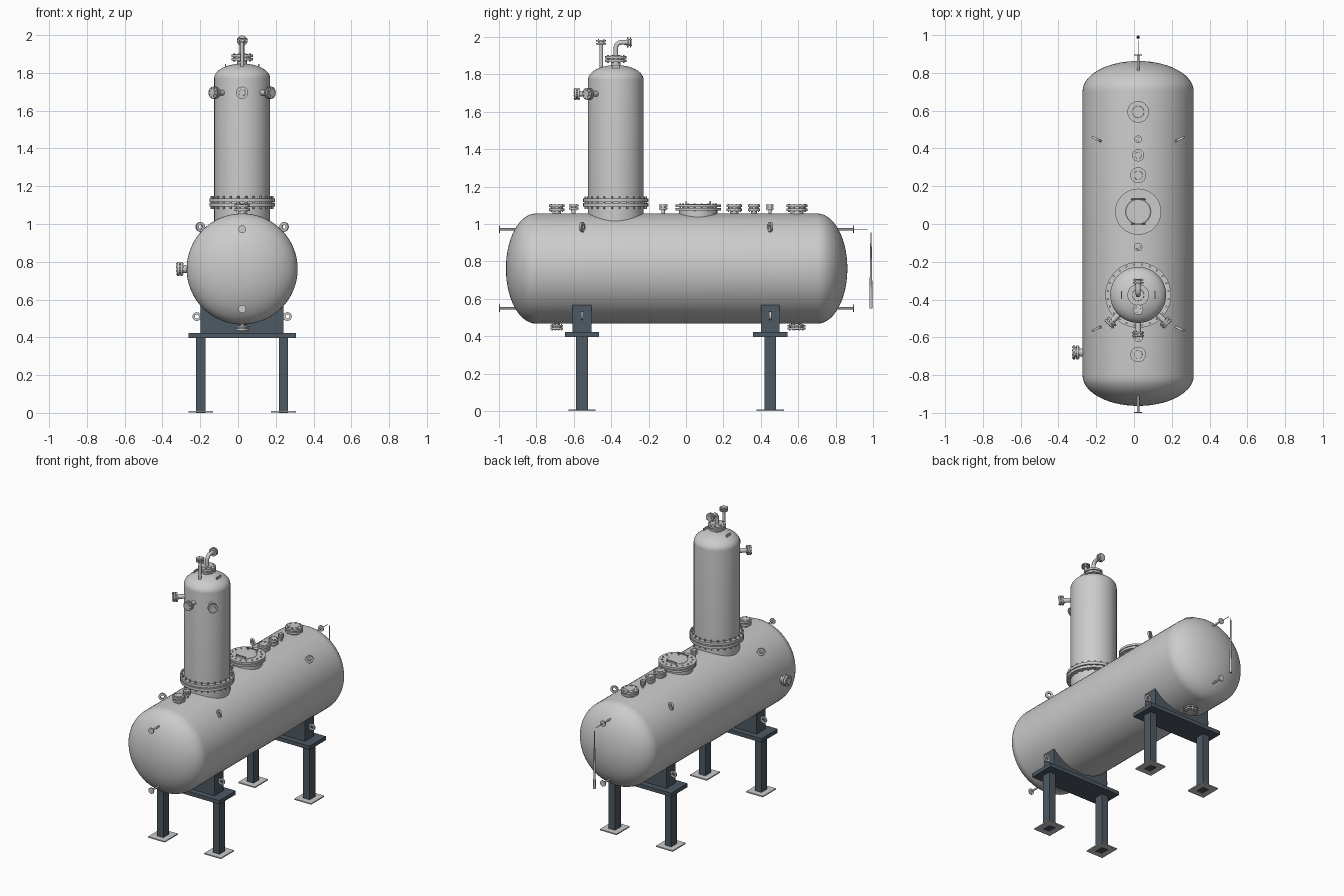
import bpy, bmesh, math
from mathutils import Vector, Matrix

if "Cube" in bpy.data.objects:
    bpy.data.objects.remove(bpy.data.objects["Cube"])

CX, CZ, R = 0.022, 0.762, 0.294      # main vessel axis and radius
TY, TR = -0.375, 0.148               # tower position and radius
UP, DOWN = Vector((0, 0, 1)), Vector((0, 0, -1))

steel = bpy.data.materials.new("dark_steel")
steel.diffuse_color = (0.075, 0.1, 0.125, 1)
steel.use_nodes = True
steel.node_tree.nodes["Principled BSDF"].inputs["Base Color"].default_value = steel.diffuse_color


def frame(origin, direction):
    q = Vector(direction).normalized().to_track_quat('Z', 'Y')
    return Matrix.Translation(origin) @ q.to_matrix().to_4x4()


def spin(bm, prof, mat, n=32):
    """Revolve (radius, height) points around the local z of mat."""
    rings = [[bm.verts.new(mat @ Vector((r * math.cos(a), r * math.sin(a), h)))
              for a in (2 * math.pi * i / n for i in range(n))] for r, h in prof]
    for a, b in zip(rings, rings[1:]):
        for i in range(n):
            j = (i + 1) % n
            bm.faces.new((a[i], a[j], b[j], b[i]))


def rod(bm, r, h0, h1, mat, n=12):
    spin(bm, [(0, h0), (r, h0), (r, h1), (0, h1)], mat, n)


def box(bm, center, size, mat=Matrix()):
    m = mat @ Matrix.Translation(center) @ Matrix.Diagonal((*size, 1))
    bmesh.ops.create_cube(bm, size=1, matrix=m)


def finish(name, bm, material=None):
    bmesh.ops.remove_doubles(bm, verts=bm.verts, dist=1e-5)
    bmesh.ops.recalc_face_normals(bm, faces=bm.faces)
    for f in bm.faces:
        f.smooth = True
    me = bpy.data.meshes.new(name)
    bm.to_mesh(me)
    bm.free()
    me.set_sharp_from_angle(angle=math.radians(32))
    ob = bpy.data.objects.new(name, me)
    bpy.context.collection.objects.link(ob)
    if material:
        me.materials.append(material)
    return ob


def bolts(bm, m, count, circle, r, h0, h1):
    for i in range(count):
        a = 2 * math.pi * (i + 0.5) / count
        rod(bm, r, h0, h1, m @ Matrix.Translation((circle * math.cos(a), circle * math.sin(a), 0)), 6)


def nozzle(name, base, direction, length, pr, fr, t=0.012, gap=0.006, count=8):
    """Pipe stub ending in a bolted flange pair with a raised face."""
    bm, m, L = bmesh.new(), frame(base, direction), length
    k = L - 2 * t - gap
    spin(bm, [(pr, 0), (pr, k), (fr, k), (fr, k + t), (fr * .65, k + t), (fr * .65, L - t),
              (fr, L - t), (fr, L), (fr * .55, L), (fr * .53, L + .002), (0, L + .002)], m)
    bolts(bm, m, count, fr * .8, min(fr * .1, .006), k - .005, L + .005)
    return finish(name, bm)


def pipe(name, pts, r):
    cu = bpy.data.curves.new(name, 'CURVE')
    cu.dimensions, cu.bevel_depth, cu.bevel_resolution, cu.use_fill_caps = '3D', r, 3, True
    sp = cu.splines.new('POLY')
    sp.points.add(len(pts) - 1)
    for p, c in zip(sp.points, pts):
        p.co = (*c, 1)
    ob = bpy.data.objects.new(name, cu)
    bpy.context.collection.objects.link(ob)


def dome(r, depth, h, n=14):
    return [(r * math.cos(a), h + depth * math.sin(a)) for a in (math.pi / 2 * i / n for i in range(n + 1))]


# Horizontal vessel with elliptical heads
bm = bmesh.new()
head = dome(R, 0.16, 0.752)
spin(bm, [(r, -h) for r, h in reversed(head)] + head, frame((CX, -0.05, CZ), (0, 1, 0)), 64)
finish("main_vessel", bm)

# Tower: base neck, girth flanges, domed shell
bm = bmesh.new()
m = frame((CX, TY, 0), UP)
spin(bm, [(TR, 0.98), (TR, 1.093), (0.174, 1.093), (0.174, 1.111), (0.155, 1.111), (0.155, 1.117),
          (0.174, 1.117), (0.174, 1.135), (TR, 1.135)] + dome(TR, 0.077, 1.772), m, 48)
bolts(bm, m, 24, 0.162, 0.006, 1.08, 1.148)
finish("tower_shell", bm)
for s in (-1, 1):
    bm = bmesh.new()
    box(bm, (CX + s * 0.088, TY, 1.833), (0.007, 0.042, 0.03))
    finish("tower_lug", bm)

# Tower top outlet, elbow and vent
nozzle("tower_top_nozzle", (CX, TY, 1.835), UP, 0.062, 0.026, 0.057, 0.013)
arc = [(CX, TY + 0.03 * (1 - math.cos(a)), 1.94 + 0.03 * math.sin(a))
       for a in (math.pi / 2 * i / 8 for i in range(9))]
pipe("outlet_elbow", [(CX, TY, 1.89)] + arc + [(CX, -0.32, 1.97)], 0.013)
nozzle("outlet_flange", (CX, -0.33, 1.97), (0, 1, 0), 0.037, 0.013, 0.028, 0.007, 0.007, 4)
nozzle("vent_nozzle", (CX, -0.453, 1.81), UP, 0.172, 0.010, 0.027, 0.007, 0.008, 4)

# Three inlets around the tower front
for deg in (-135, -90, -45):
    d = Vector((math.cos(math.radians(deg)), math.sin(math.radians(deg)), 0))
    nozzle("tower_inlet", Vector((CX, TY, 1.695)) + d * 0.13, d, 0.09, 0.015, 0.032, 0.009, 0.007)

# Nozzles along the vessel top: y, pipe radius, flange radius
for y, pr, fr in ((-0.69, .022, .041), (-0.6, .011, .025), (-0.122, .009, .022), (0.258, .022, .042),
                  (0.363, .016, .032), (0.448, .008, .02), (0.593, .034, .057)):
    t = 0.013 if fr > .03 else 0.009
    nozzle("top_nozzle", (CX, y, 1.03), UP, 0.073, pr, fr, t, 0.007, 8 if fr > .03 else 4)

# Manway with cover handles
nozzle("manway", (CX, 0.065, 0.98), UP, 0.125, 0.102, 0.122, 0.014, 0.005, 16)
for s in (-1, 1):
    y = 0.065 + s * 0.065
    pipe("manway_handle", [(CX - .035, y, 1.1), (CX - .035, y, 1.12), (CX + .035, y, 1.12), (CX + .035, y, 1.1)], 0.004)

# Bottom drains and side nozzle
nozzle("drain_nozzle", (CX, -0.69, 0.50), DOWN, 0.063, 0.017, 0.033, 0.009)
nozzle("drain_nozzle", (CX, 0.59, 0.50), DOWN, 0.063, 0.028, 0.047, 0.009)
nozzle("side_nozzle", (-0.24, -0.68, CZ), (-1, 0, 0), 0.083, 0.022, 0.037, 0.012)

# Instrument connections on both heads
for s, tip in ((-1, -1.0), (1, 0.897)):
    for z in (0.972, 0.55):
        bm = bmesh.new()
        m = frame((CX, tip, z), (0, -s, 0))
        rod(bm, 0.021, 0, 0.006, m, 20)
        rod(bm, 0.006, 0, 0.2, m)
        finish("gauge_connection", bm)

# Level gauge behind the rear head
bm = bmesh.new()
rod(bm, 0.002, 0.88, 0.97, frame((CX, 0, 0.972), (0, 1, 0)), 8)
spin(bm, [(0, 0.55), (0.009, 0.55), (0.003, 0.955), (0, 0.955)], frame((CX, 0.988, 0), UP), 12)
finish("level_gauge", bm)


def lug(name, center, h, down, ro, material=None):
    """Plate eye in the plane of h and z, with a root toward the vessel."""
    h = Vector(h).normalized()
    n = h.cross(UP)
    bm = bmesh.new()
    t = 0.006
    spin(bm, [(0.011, -t), (ro, -t), (ro, t), (0.011, t), (0.011, -t)], frame(center, n), 24)
    out = (h + UP * down).normalized()
    m = Matrix((out, n, out.cross(n))).transposed().to_4x4()
    box(bm, (-ro * 1.05, 0, 0), (ro, 2 * t, ro * 1.5), Matrix.Translation(center) @ m)
    finish(name, bm, material)


# Lifting lugs, saddles and legs at both supports
for sy, y in ((-1, -0.555), (1, 0.45)):
    for sx in (-1, 1):
        lug("lifting_lug", (CX + sx * 0.222, y, 0.985), (sx * .9, sy * .42, 0), 1, 0.025)
        lug("saddle_lug", (CX + sx * 0.24, y, 0.51), (sx, 0, 0), 0, 0.023)
        x = CX + sx * 0.219
        bm = bmesh.new()
        box(bm, (x, y, 0.2), (0.05, 0.064, 0.4))
        finish("support_leg", bm, steel)
        bm = bmesh.new()
        box(bm, (x, y, 0.006), (0.13, 0.145, 0.008))
        finish("base_plate", bm)
    bm = bmesh.new()
    box(bm, (CX, y, 0.409), (0.57, 0.182, 0.027))
    finish("cross_beam", bm, steel)
    # saddle block cut to the vessel curve
    bm = bmesh.new()
    xs = [-0.22 + 0.44 * i / 20 for i in range(21)]
    prof = [(-0.22, 0.415)] + [(x, CZ - math.sqrt(0.291 ** 2 - x * x)) for x in xs] + [(0.22, 0.415)]
    f = bm.faces.new([bm.verts.new((CX + x, y - 0.05, z)) for x, z in prof])
    ext = bmesh.ops.extrude_face_region(bm, geom=[f])
    bmesh.ops.translate(bm, vec=(0, 0.1, 0), verts=[v for v in ext["geom"] if isinstance(v, bmesh.types.BMVert)])
    finish("saddle", bm, steel)
